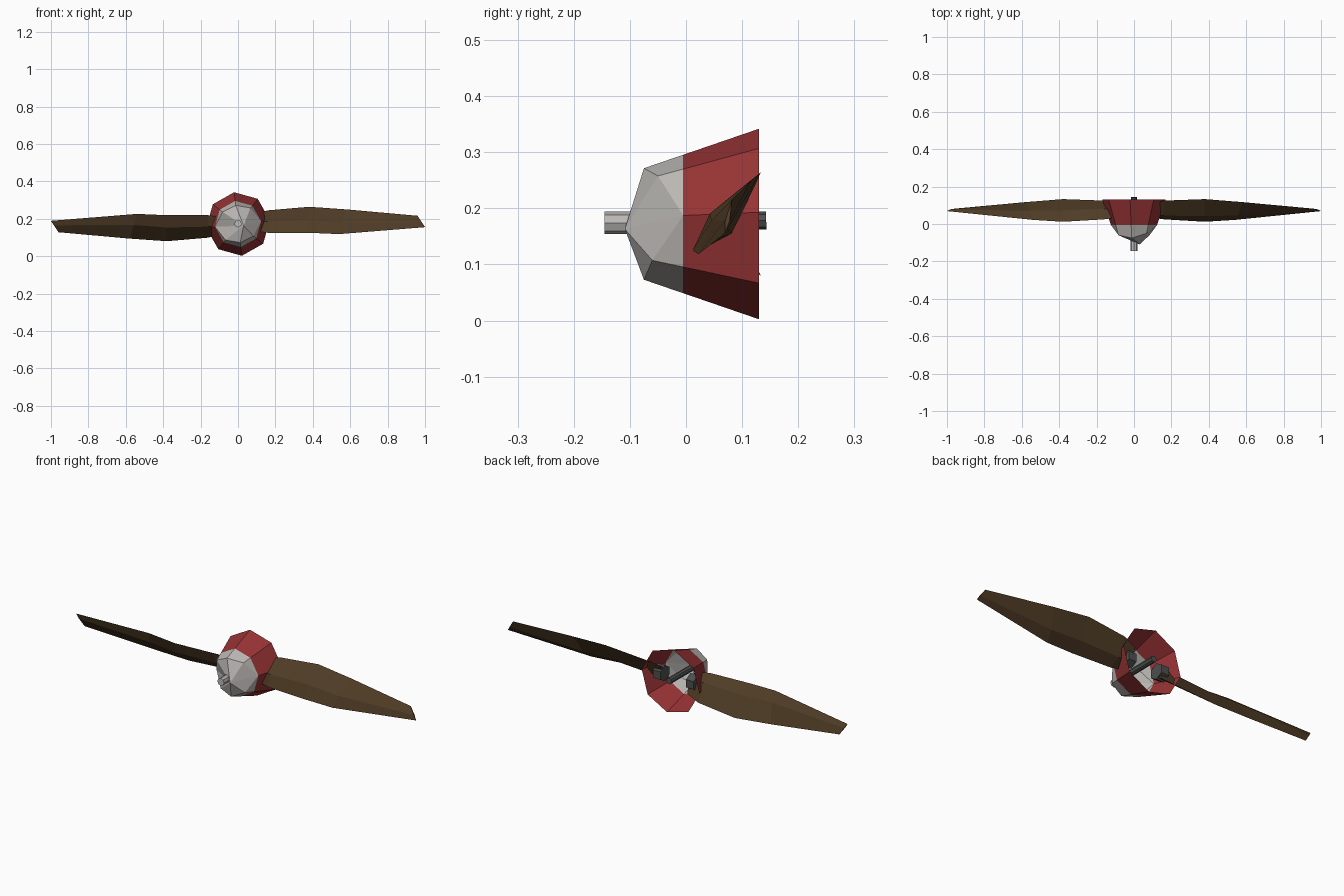
import bpy, bmesh, math
from mathutils import Matrix, Vector

if "Cube" in bpy.data.objects:
    bpy.data.objects.remove(bpy.data.objects["Cube"])

CZ = 0.172  # height of the rotation axis


def mat(name, rgb):
    m = bpy.data.materials.new(name)
    m.diffuse_color = (*rgb, 1)
    m.use_nodes = True
    m.node_tree.nodes["Principled BSDF"].inputs["Base Color"].default_value = m.diffuse_color
    return m


red = mat("red_paint", (0.31, 0.033, 0.035))
pale = mat("pale_metal", (0.50, 0.48, 0.46))
dark = mat("dark_steel", (0.075, 0.08, 0.08))
wood = mat("brown_wood", (0.078, 0.045, 0.019))


def finish(bm, name, mats, normals=True):
    if normals:
        bmesh.ops.recalc_face_normals(bm, faces=bm.faces)
    me = bpy.data.meshes.new(name)
    bm.to_mesh(me)
    bm.free()
    for m in mats:
        me.materials.append(m)
    ob = bpy.data.objects.new(name, me)
    bpy.context.collection.objects.link(ob)
    return ob


# Spinner: open eight-sided shell, red at the back, pale at the nose
bm = bmesh.new()
front_y = [-0.005, -0.05, -0.075, -0.06]
back, front = [], []
for i in range(8):
    a = math.radians(7 + 45 * i)
    for ring, y in ((back, 0.13), (front, front_y[i % 4])):
        r = 0.171 - (0.13 - y) * 0.346
        ring.append(bm.verts.new((r * math.cos(a), y, CZ + r * math.sin(a))))
apex = bm.verts.new((0.03, -0.109, 0.163))
for i in range(8):
    j = (i + 1) % 8
    bm.faces.new((back[i], back[j], front[j], front[i]))
    bm.faces.new((front[i], front[j], apex))
bmesh.ops.bisect_plane(bm, geom=bm.verts[:] + bm.edges[:] + bm.faces[:],
                       plane_co=(0, -0.005, 0), plane_no=(0, 1, 0))
for f in bm.faces:
    f.material_index = 1 if f.calc_center_median().y < -0.005 else 0
finish(bm, "spinner", [red, pale])


# Shaft: thin rod, pale tip in front and dark steel behind
def rod(name, p, q, r, m, sides=8):
    p, q = Vector(p), Vector(q)
    b = bmesh.new()
    rot = (q - p).to_track_quat('Z', 'Y').to_matrix().to_4x4()
    bmesh.ops.create_cone(b, cap_ends=True, segments=sides, radius1=r, radius2=r,
                          depth=(q - p).length,
                          matrix=Matrix.Translation((p + q) / 2) @ rot)
    return finish(b, name, [m])


rod("shaft_tip", (0, -0.145, 0.174), (0, -0.08, 0.174), 0.02, pale)
rod("shaft", (0, -0.08, 0.176), (0, 0.143, 0.178), 0.016, dark)

# Blade stations: x and (y, z) of lower front edge, x and (y, z) of upper rear edge, thickness
stations = [
    (0.08, 0.035, 0.135, 0.08, 0.105, 0.225, 0.022),
    (0.16, 0.025, 0.125, 0.16, 0.125, 0.245, 0.024),
    (0.38, 0.012, 0.125, 0.38, 0.133, 0.264, 0.020),
    (0.54, 0.022, 0.118, 0.58, 0.117, 0.250, 0.016),
    (1.00, 0.069, 0.155, 0.96, 0.082, 0.216, 0.004),
]


def blade(name, side):
    b = bmesh.new()
    rings = []
    for x1, y1, z1, x2, y2, z2, t in stations:
        lo, hi = Vector((x1, y1, z1)), Vector((x2, y2, z2))
        n = Vector((0, -(z2 - z1), y2 - y1)).normalized()
        mid = lo.lerp(hi, 0.38)
        rings.append([b.verts.new(v) for v in (lo, mid + n * t, hi, mid - n * t)])
    for r, s in zip(rings, rings[1:]):
        for i in range(4):
            j = (i + 1) % 4
            b.faces.new((r[i], r[j], s[j], s[i]))
    b.faces.new(rings[0])
    b.faces.new(rings[-1])
    if side < 0:  # half turn about the axis
        bmesh.ops.rotate(b, verts=b.verts, cent=(0, 0, CZ),
                         matrix=Matrix.Rotation(math.pi, 3, 'Y'))
    return finish(b, name, [wood])


# Two blades with a steel root collar each, inside the spinner
for side, word in ((1, "right"), (-1, "left")):
    blade(word + "_blade", side)
    rod(word + "_root_collar", (side * 0.075, 0.07, CZ), (side * 0.12, 0.07, CZ),
        0.042, dark, 6)
